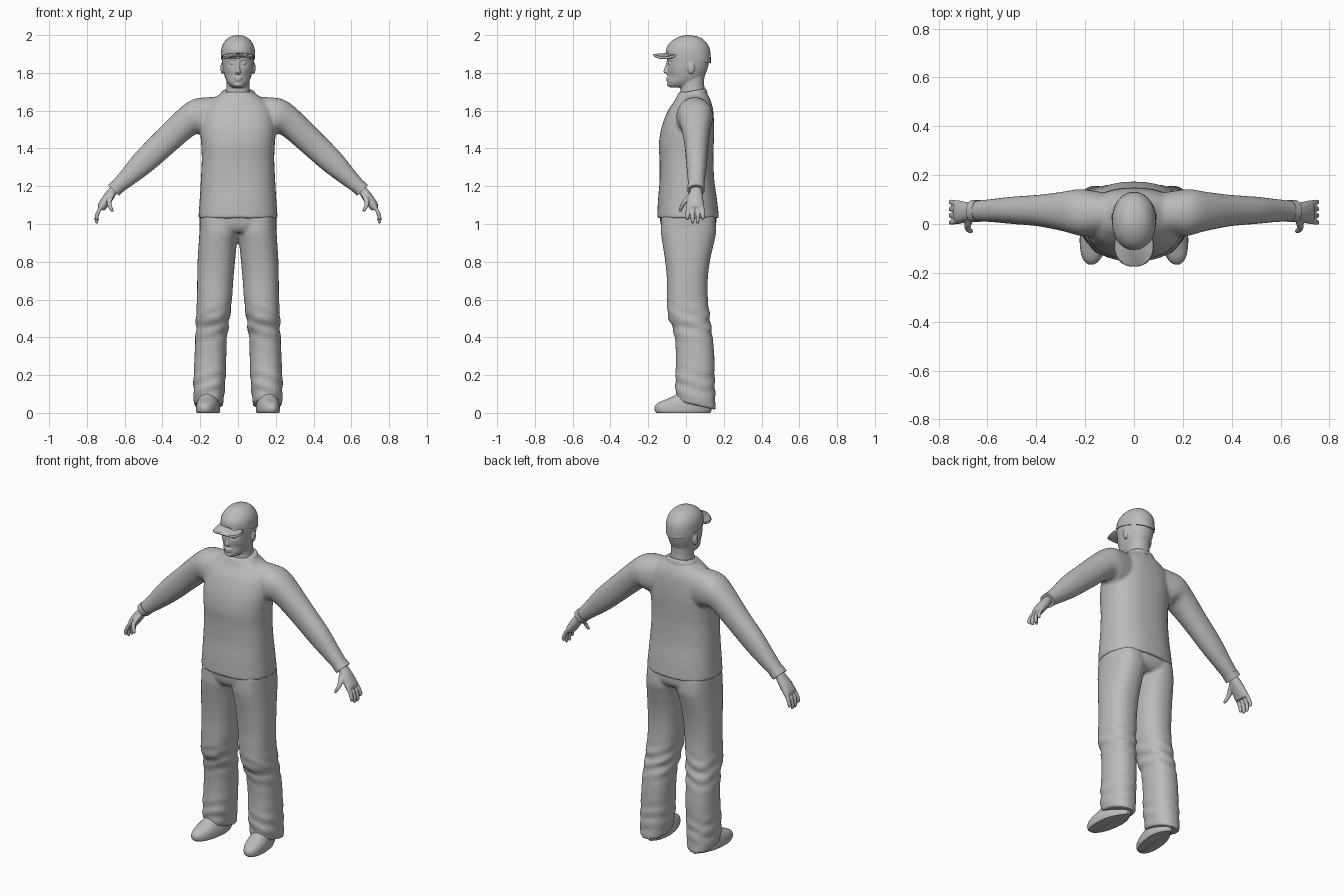
import bpy, bmesh, math
from mathutils import Vector

grey = bpy.data.materials.new("plain grey")
grey.diffuse_color = (0.5, 0.5, 0.5, 1)


def refine(secs, steps):
    """Catmull-Rom interpolation between cross-sections."""
    out, n = [], len(secs)
    for i in range(n - 1):
        a, b, c, d = (secs[max(0, min(n - 1, j))] for j in (i - 1, i, i + 1, i + 2))
        for k in range(steps):
            t = k / steps
            out.append([0.5 * (2 * q + (r - p) * t + (2 * p - 5 * q + 4 * r - s) * t * t
                               + (3 * q - p - 3 * r + s) * t ** 3)
                        for p, q, r, s in zip(a, b, c, d)])
    return out + [list(secs[-1])]


def loft(bm, secs, sign=1, sides=40, power=2.2, steps=4, shape=None):
    """Skin sections (x0, z0, x1, z1, y_front, y_back, tilt), capped at both ends."""
    rings = []
    for x0, z0, x1, z1, yf, yb, tilt in refine(secs, steps):
        mid = Vector(((x0 + x1) / 2, (yf + yb) / 2, (z0 + z1) / 2))
        u = Vector(((x1 - x0) / 2, 0, (z1 - z0) / 2))
        v = Vector((0, (yb - yf) / 2, tilt))
        ring = []
        for i in range(sides):
            a = math.tau * i / sides
            c, s = math.cos(a), math.sin(a)
            p = mid + u * math.copysign(abs(c) ** (2 / power), c) \
                + v * math.copysign(abs(s) ** (2 / power), s)
            if shape:
                p = shape(p)
            ring.append(bm.verts.new((p.x * sign, p.y, p.z)))
        rings.append(ring)
    for r, q in zip(rings, rings[1:]):
        for i in range(sides):
            j = (i + 1) % sides
            bm.faces.new((r[i], r[j], q[j], q[i]))
    bm.faces.new(rings[0])
    bm.faces.new(rings[-1])


def level(z, x0, x1, yf, yb, tilt=0):
    return (x0, z, x1, z, yf, yb, tilt)


def wide(z, w, yf, yb, tilt=0):
    return level(z, -w, w, yf, yb, tilt)


def blob(x, y, z, rx, ry, rz):
    out = []
    for k in range(7):
        a = -1.45 + 2.9 * k / 6
        c = math.cos(a)
        out.append(level(z + rz * math.sin(a), x - rx * c, x + rx * c, y - ry * c, y + ry * c))
    return out


def tube(points):
    return [level(z, x - r, x + r, y - r, y + r) for x, y, z, r in points]


def finish(name, bm, voxel=0, smooth=3):
    bmesh.ops.recalc_face_normals(bm, faces=bm.faces)
    mesh = bpy.data.meshes.new(name)
    bm.to_mesh(mesh)
    bm.free()
    mesh.materials.append(grey)
    ob = bpy.data.objects.new(name, mesh)
    bpy.context.collection.objects.link(ob)
    if voxel:
        m = ob.modifiers.new("merge", 'REMESH')
        m.mode, m.voxel_size, m.use_smooth_shade = 'VOXEL', voxel, True
        m = ob.modifiers.new("soften", 'SMOOTH')
        m.factor, m.iterations = 0.5, smooth
    else:
        bpy.ops.object.select_all(action='DESELECT')
        ob.select_set(True)
        bpy.context.view_layer.objects.active = ob
        bpy.ops.object.shade_smooth_by_angle(angle=math.radians(45))


# Shirt: torso and both sleeves merged
bm = bmesh.new()
loft(bm, [wide(1.03, .21, -.153, .175), wide(1.13, .203, -.148, .164),
          wide(1.23, .197, -.14, .15), wide(1.34, .192, -.14, .145),
          wide(1.42, .195, -.144, .147), wide(1.51, .2, -.13, .149),
          wide(1.60, .185, -.096, .144), wide(1.65, .15, -.062, .132),
          wide(1.685, .1, -.045, .115), wide(1.70, .085, -.038, .105)], power=2.4)
sleeve = [(.07, 1.45, .07, 1.675, -.03, .12, 0), (.18, 1.46, .2, 1.668, -.05, .14, 0),
          (.205, 1.475, .262, 1.648, -.045, .142, 0), (.24, 1.465, .33, 1.592, -.03, .133, 0),
          (.34, 1.38, .43, 1.492, -.01, .12, 0), (.45, 1.285, .54, 1.38, 0, .112, 0),
          (.545, 1.215, .62, 1.28, .008, .102, 0), (.628, 1.158, .68, 1.208, .012, .094, 0)]
for s in (1, -1):
    loft(bm, sleeve, s)
finish("shirt", bm, .009, 4)

# Collar band and cuffs
bm = bmesh.new()
loft(bm, [wide(1.675, .098, -.05, .115, .012), wide(1.695, .09, -.043, .11, .012),
          wide(1.705, .08, -.036, .103, .012)])
finish("collar", bm)
for s, side in ((1, "left"), (-1, "right")):
    bm = bmesh.new()
    loft(bm, [(.606, 1.172, .664, 1.228, .008, .099, 0), (.63, 1.15, .688, 1.206, .008, .098, 0)],
         s, steps=1)
    finish(side + "_cuff", bm)

# Trousers: hips and two loose legs, with a break at the knee
bm = bmesh.new()
loft(bm, [wide(.955, .19, -.11, .13), wide(.99, .203, -.132, .158),
          wide(1.05, .203, -.14, .16)], power=2.4)
leg = [level(.04, .08, .232, -.05, .157, -.024), level(.10, .072, .236, -.055, .155, -.015),
       level(.20, .065, .235, -.056, .151), level(.30, .062, .23, -.053, .15),
       level(.40, .058, .226, -.06, .141), level(.46, .05, .222, -.075, .131),
       level(.52, .042, .222, -.097, .125), level(.60, .032, .217, -.101, .116),
       level(.70, .025, .216, -.101, .115), level(.80, .016, .214, -.11, .126),
       level(.90, .006, .208, -.125, .148), level(.96, -.004, .204, -.133, .16),
       level(1.04, -.004, .2, -.13, .155)]


def creases(p):
    # Shallow diagonal folds around the knee and hem
    amount = .005 * (math.exp(-((p.z - .48) / .08) ** 2) + .7 * math.exp(-((p.z - .14) / .08) ** 2))
    p.y += amount * math.sin(90 * p.z + 30 * p.x)
    p.x += amount * math.sin(80 * p.z + 25 * p.y)
    return p


for s in (1, -1):
    loft(bm, leg, s, power=2.3, shape=creases, steps=6)
finish("trousers", bm, .009, 3)


# Shoes, toes turned slightly outward
def toe_out(p):
    p.x -= p.y * .12 + (.012 * math.copysign(1, p.x - .157) * max(0, p.y - .02) / .1)
    return p


for s, side in ((1, "left"), (-1, "right")):
    bm = bmesh.new()
    loft(bm, [level(0, .1, .213, -.155, .128), level(.012, .095, .217, -.165, .134),
              level(.035, .096, .216, -.165, .134), level(.055, .1, .213, -.145, .131),
              level(.075, .105, .208, -.098, .128), level(.1, .112, .2, -.05, .122),
              level(.14, .115, .198, -.025, .115)], s, shape=toe_out)
    finish(side + "_shoe", bm)


# Head: skull, jaw and neck with eye sockets pushed in
def sockets(p):
    if p.y < -.03:
        dx, dz = (abs(p.x) - .033) / .017, (p.z - 1.852) / .013
        p.y += .012 * math.exp(-dx * dx - dz * dz)
        dx, dz = (abs(p.x) - .045) / .02, (p.z - 1.785) / .02
        p.y += .006 * math.exp(-dx * dx - dz * dz)
    return p


bm = bmesh.new()
loft(bm, [wide(1.722, .026, -.082, .0), wide(1.732, .042, -.094, .04), wide(1.75, .057, -.098, .075),
          wide(1.775, .068, -.097, .094), wide(1.80, .075, -.097, .106), wide(1.83, .081, -.098, .116),
          wide(1.86, .084, -.1, .122), wide(1.89, .085, -.101, .123), wide(1.94, .075, -.08, .108),
          wide(1.975, .045, -.045, .075)], sides=72, shape=sockets, steps=6)
loft(bm, [wide(1.66, .075, -.035, .104), wide(1.71, .062, -.03, .099),
          wide(1.75, .06, -.03, .096), wide(1.82, .06, -.02, .1)])
loft(bm, [wide(1.793, .009, -.104, -.08), wide(1.80, .016, -.115, -.08), wide(1.808, .014, -.12, -.08),
          wide(1.83, .009, -.112, -.08), wide(1.865, .008, -.102, -.08)], sides=20)
loft(bm, blob(0, -.094, 1.772, .025, .0115, .0055))
loft(bm, blob(0, -.093, 1.761, .021, .0115, .006))
loft(bm, blob(0, -.085, 1.738, .022, .016, .012))
for s in (1, -1):
    loft(bm, blob(.032, -.084, 1.851, .012, .0125, .008), s, sides=20)
    loft(bm, blob(.083, .028, 1.825, .01, .018, .032), s, sides=20)
finish("head", bm, .0045, 2)

# Cap crown, rising towards the front, and curved brim
bm = bmesh.new()
loft(bm, [wide(1.878, .09, -.106, .131, -.028), wide(1.905, .09, -.105, .131, -.02),
          wide(1.935, .086, -.097, .126, -.01), wide(1.963, .073, -.078, .109, -.004),
          wide(1.985, .052, -.05, .08), wide(1.996, .028, -.022, .046), wide(2.0, .006, .004, .016)],
     power=2.1)
finish("cap_crown", bm)


def arch(p):
    p.z -= 4.5 * p.x ** 2
    return p


bm = bmesh.new()
loft(bm, [wide(1.902, .078, -.17, -.01, .014), wide(1.908, .082, -.175, -.01, .014),
          wide(1.915, .078, -.17, -.01, .014)], shape=arch, steps=2)
finish("cap_brim", bm)

# Hands: palm, four relaxed fingers and a thumb
for s, side in ((1, "left"), (-1, "right")):
    bm = bmesh.new()
    loft(bm, [(.60, 1.2, .64, 1.235, .028, .082, 0), (.637, 1.167, .674, 1.198, .024, .083, 0),
              (.665, 1.125, .708, 1.157, .01, .09, 0), (.695, 1.085, .738, 1.11, .002, .094, 0),
              (.708, 1.07, .742, 1.088, .004, .092, 0)], s)
    for k, tip in enumerate((1.02, 1.003, 1.003, 1.022)):
        y, fan = .013 + .0235 * k, (k - 1.5) * .004
        loft(bm, tube([(.71, y, 1.11, .012), (.734, y + fan / 2, 1.075, .0115),
                       (.747, y + fan, 1.045, .0105), (.749, y + fan, tip + .012, .0095),
                       (.746, y + fan, tip, .006)]), s, sides=16)
    loft(bm, tube([(.668, .04, 1.165, .018), (.678, .008, 1.135, .016), (.682, -.014, 1.108, .0125),
                   (.674, -.025, 1.085, .011), (.665, -.03, 1.066, .007)]), s, sides=16)
    finish(side + "_hand", bm, .004, 2)
